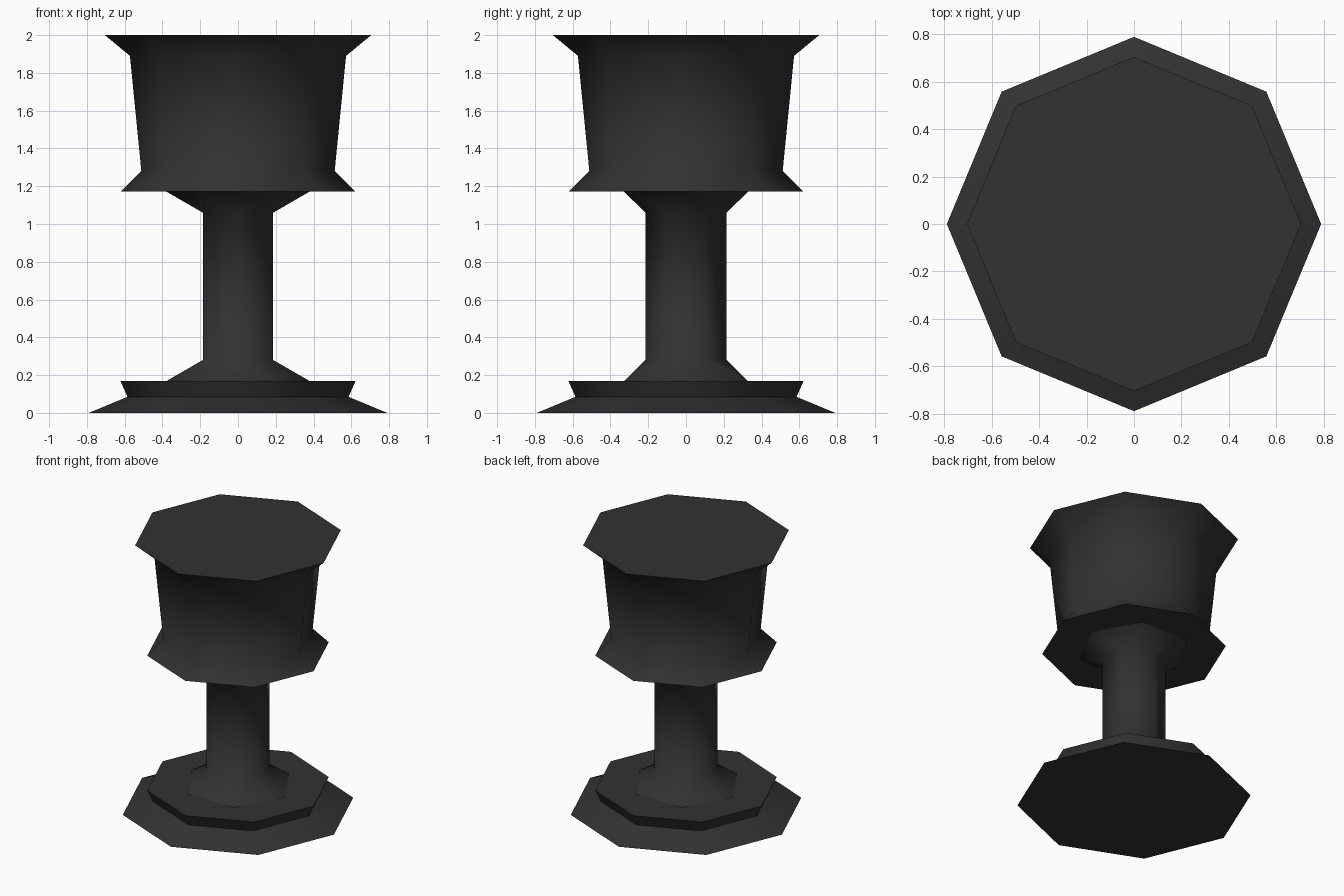
import bpy
import bmesh
from math import radians, cos, sin, pi

if "Cube" in bpy.data.objects:
    bpy.data.objects.remove(bpy.data.objects["Cube"])

black = bpy.data.materials.new("matte black")
black.diffuse_color = (0.032, 0.032, 0.032, 1)
black.use_nodes = True
black.node_tree.nodes["Principled BSDF"].inputs["Base Color"].default_value = black.diffuse_color


def stack(name, sides, rings):
    """Closed solid through rings of (radius, height, turned by half a side)."""
    bm = bmesh.new()
    loops = []
    for r, z, turned in rings:
        angles = [(i + turned * 0.5) * 2 * pi / sides for i in range(sides)]
        loops.append([bm.verts.new((r * cos(a), r * sin(a), z)) for a in angles])
    for k in range(len(loops) - 1):
        a, b = loops[k], loops[k + 1]
        ta, tb = rings[k][2], rings[k + 1][2]
        for i in range(sides):
            j = (i + 1) % sides
            if ta == tb:
                bm.faces.new((a[i], a[j], b[j], b[i]))
            elif tb:  # upper ring is turned
                bm.faces.new((a[i], a[j], b[i]))
                bm.faces.new((a[j], b[j], b[i]))
            else:     # lower ring is turned
                bm.faces.new((a[i], b[j], b[i]))
                bm.faces.new((a[i], a[j], b[j]))
    bm.faces.new(loops[0][::-1])
    bm.faces.new(loops[-1])
    bmesh.ops.recalc_face_normals(bm, faces=bm.faces)
    mesh = bpy.data.meshes.new(name)
    bm.to_mesh(mesh)
    bm.free()
    mesh.materials.append(black)
    ob = bpy.data.objects.new(name, mesh)
    bpy.context.collection.objects.link(ob)
    bpy.ops.object.select_all(action='DESELECT')
    ob.select_set(True)
    bpy.context.view_layer.objects.active = ob
    bpy.ops.object.shade_smooth_by_angle(angle=radians(65))
    return ob


# Octagonal foot with a pinched waist
stack("foot", 8, [(0.79, 0, 0), (0.585, 0.085, 0), (0.622, 0.168, 0)])

# Six-sided stem with flared ends; the flares point along x, the shaft along y
stack("stem", 6, [(0.38, 0.168, 0), (0.215, 0.28, 1),
                  (0.215, 1.06, 1), (0.38, 1.172, 0)])

# Octagonal head with flared lower and upper rims
stack("head", 8, [(0.622, 1.172, 0), (0.512, 1.282, 0),
                  (0.572, 1.89, 0), (0.705, 2.0, 0)])
